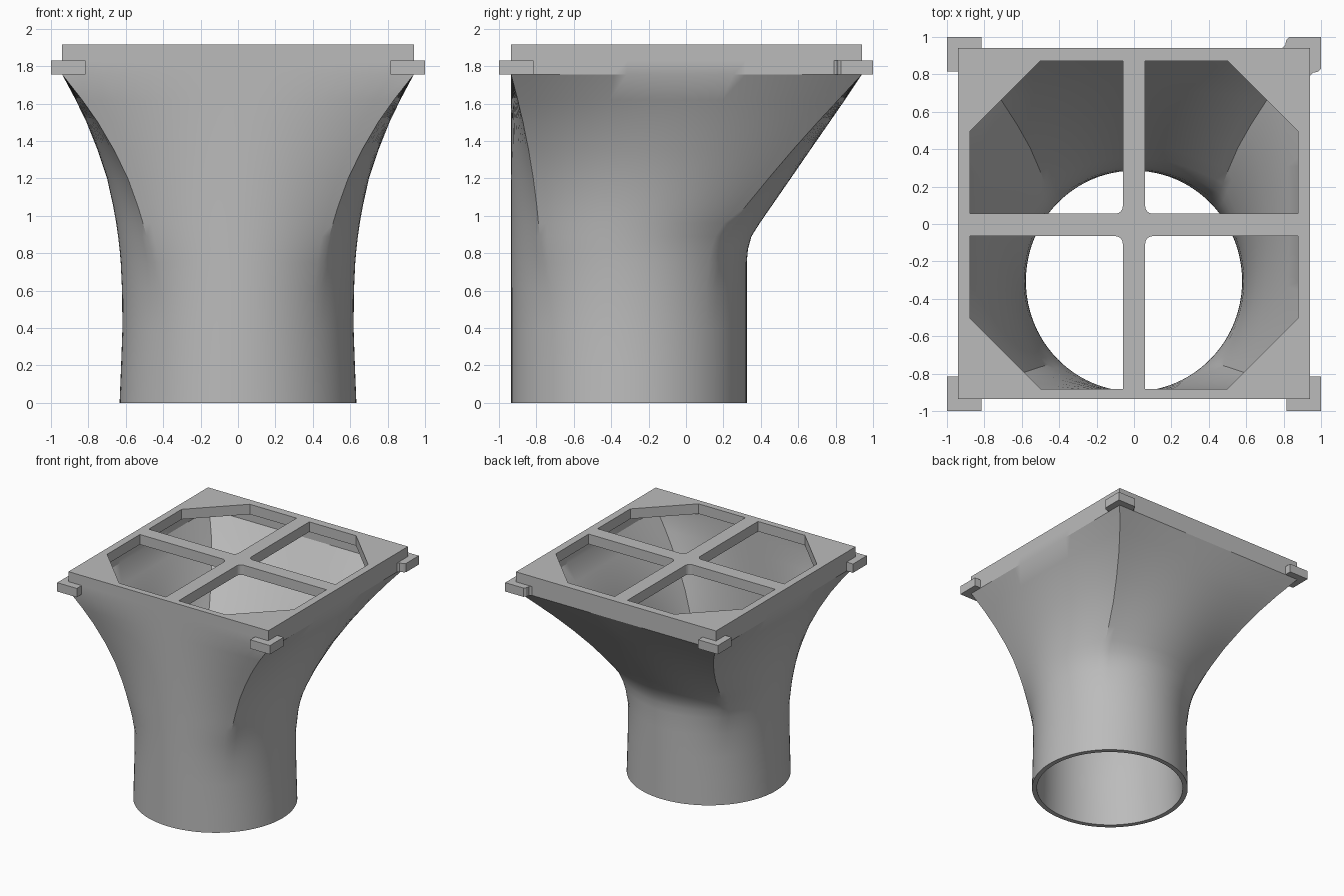
import bpy, bmesh, math

cube = bpy.data.objects.get("Cube")
if cube:
    bpy.data.objects.remove(cube, do_unlink=True)

grey = bpy.data.materials.new("light_grey")
grey.use_nodes = True
grey.diffuse_color = (0.5, 0.5, 0.5, 1)
grey.node_tree.nodes["Principled BSDF"].inputs["Base Color"].default_value = (0.5, 0.5, 0.5, 1)

FRONT, WALL, SEGS = -0.935, 0.04, 96
RIM_LOW, RIM_HIGH, TOP = 1.755, 1.83, 1.915


def finish(bm, name):
    bmesh.ops.recalc_face_normals(bm, faces=bm.faces[:])
    mesh = bpy.data.meshes.new(name)
    bm.to_mesh(mesh)
    bm.free()
    mesh.materials.append(grey)
    ob = bpy.data.objects.new(name, mesh)
    bpy.context.collection.objects.link(ob)
    return ob


def prism(name, loops, z0, z1):
    """Extrude a flat outline; loops after the first are holes."""
    bm = bmesh.new()
    edges = []
    for loop in loops:
        vs = [bm.verts.new((x, y, z0)) for x, y in loop]
        edges += [bm.edges.new((a, b)) for a, b in zip(vs, vs[1:] + vs[:1])]
    bmesh.ops.triangle_fill(bm, use_beauty=True, use_dissolve=False, edges=edges)
    res = bmesh.ops.extrude_face_region(bm, geom=bm.faces[:], use_keep_orig=True)
    for v in res["geom"]:
        if isinstance(v, bmesh.types.BMVert):
            v.co.z = z1
    return finish(bm, name)


# Funnel: round at the foot, square at the rim, hollow, flat-fronted
# Each row: height, half width, back position
rows = [(0, .633, .325), (.2, .625, .325), (.4, .618, .325), (.6, .62, .325),
        (.75, .627, .325), (.82, .633, .331), (.89, .641, .35), (.96, .651, .394),
        (1.05, .667, .456), (1.2, .70, .56), (1.35, .75, .663), (1.5, .81, .767),
        (1.62, .868, .85), (RIM_LOW, .94, .94), (RIM_HIGH, .94, .94)]


def section(bm, row, inset):
    z, half, back = row
    t = min(1, max(0, (z - 0.6) / 1.15)) ** 1.2
    mid, depth = (back + FRONT) / 2, (back - FRONT) / 2
    ring = []
    for i in range(SEGS):
        a = math.tau * i / SEGS
        c, s = math.cos(a), math.sin(a)
        k = 1 - t + t / max(abs(c), abs(s))
        ring.append(bm.verts.new((c * k * (half - inset), mid + s * k * (depth - inset), z)))
    return ring


bm = bmesh.new()
rings = [section(bm, r, 0) for r in rows] + [section(bm, r, WALL) for r in reversed(rows)]
for a, b in zip(rings, rings[1:] + rings[:1]):
    for i in range(SEGS):
        j = (i + 1) % SEGS
        bm.faces.new((a[i], a[j], b[j], b[i]))
funnel = finish(bm, "funnel")
bpy.ops.object.select_all(action='DESELECT')
funnel.select_set(True)
bpy.context.view_layer.objects.active = funnel
bpy.ops.object.shade_smooth_by_angle(angle=math.radians(30))

# Top grate: square frame with a cross and chamfered openings
BAR, OPEN, CUT, R = 0.06, 0.877, 0.5, 0.04
opening = [(OPEN, BAR), (OPEN, CUT), (CUT, OPEN), (BAR, OPEN)]
for i in range(7):
    a = math.pi + math.pi / 2 * i / 6
    opening.append((BAR + R + R * math.cos(a), BAR + R + R * math.sin(a)))
signs = [(1, 1), (-1, 1), (-1, -1), (1, -1)]
frame = [(sx * .94, .94 if sy > 0 else FRONT) for sx, sy in signs]
holes = [[(sx * x, sy * y - .005) for x, y in opening] for sx, sy in signs]
prism("top_grate", [frame] + holes, RIM_HIGH, TOP)

# Corner clips: L brackets wrapped around the rim
INNER, END = 0.92, 0.815
clip = [(INNER, INNER), (END, INNER), (END, 1), (1, 1), (1, END), (INNER, END)]
arm = [(.79, INNER), (.79, .94), (.808, .955), (.815, .985), (.83, 1)]
rounded = [(INNER, INNER)] + arm + [(1, 1)] + [(y, x) for x, y in reversed(arm)]
names = ["back_left_clip", "back_right_clip", "front_right_clip", "front_left_clip"]
for name, (sx, sy) in zip(names, signs):
    shape = rounded if name == "back_left_clip" else clip
    prism(name, [[(sx * x, sy * y) for x, y in shape]], RIM_LOW, RIM_HIGH)
